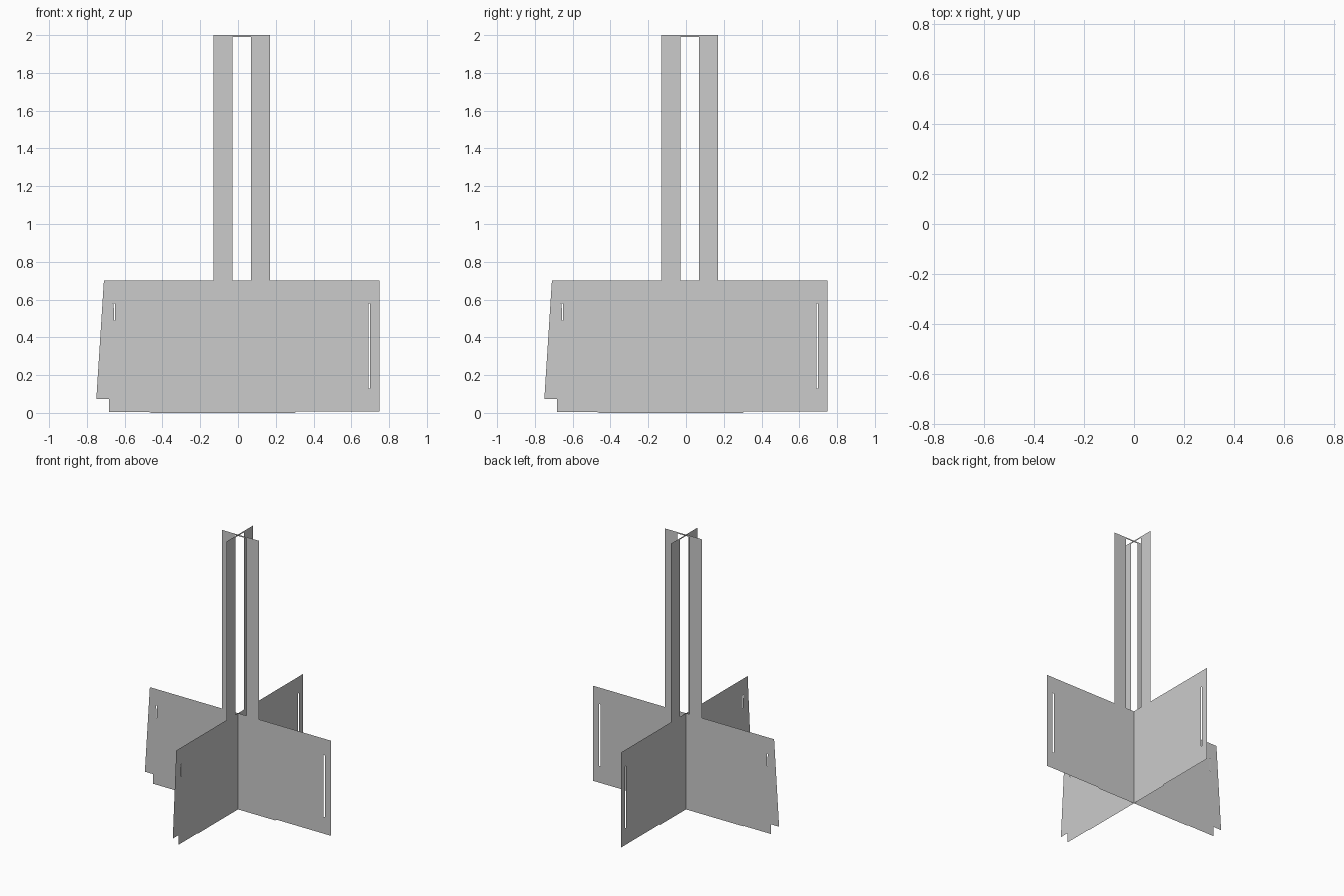
import bpy, bmesh, math

if "Cube" in bpy.data.objects:
    bpy.data.objects.remove(bpy.data.objects["Cube"])

# Outline of one flat panel: wide base with a notched left edge, tall stem
OUTLINE = [(-0.683, 0.004), (-0.47, 0.004), (-0.46, 0), (0.30, 0), (0.31, 0.008),
           (0.75, 0.008), (0.75, 0.70), (0.17, 0.70), (0.17, 2.0), (-0.13, 2.0),
           (-0.13, 0.70), (-0.71, 0.70), (-0.75, 0.074), (-0.683, 0.074)]

# Openings: stem gap, long slot, short tapered slot
HOLES = [
    [(-0.03, 0.70), (0.07, 0.70), (0.07, 1.99), (-0.03, 1.99)],
    [(0.69, 0.13), (0.70, 0.13), (0.70, 0.58), (0.69, 0.58)],
    [(-0.657, 0.49), (-0.652, 0.49), (-0.652, 0.56), (-0.650, 0.58), (-0.661, 0.58), (-0.657, 0.55)],
]


def make_panel(name, angle):
    bm = bmesh.new()
    for loop in [OUTLINE] + HOLES:
        verts = [bm.verts.new((x, 0, z)) for x, z in loop]
        for i, v in enumerate(verts):
            bm.edges.new((v, verts[(i + 1) % len(verts)]))
    bmesh.ops.triangle_fill(bm, edges=bm.edges[:], use_beauty=True, normal=(0, -1, 0))
    # Merge the fill into large flat faces
    bmesh.ops.dissolve_limit(bm, angle_limit=0.01, verts=bm.verts[:], edges=bm.edges[:])
    mesh = bpy.data.meshes.new(name)
    bm.to_mesh(mesh)
    bm.free()
    obj = bpy.data.objects.new(name, mesh)
    obj.rotation_euler.z = angle
    bpy.context.collection.objects.link(obj)


# Two identical panels crossing at right angles
make_panel("panel_across", 0)
make_panel("panel_deep", math.pi / 2)
